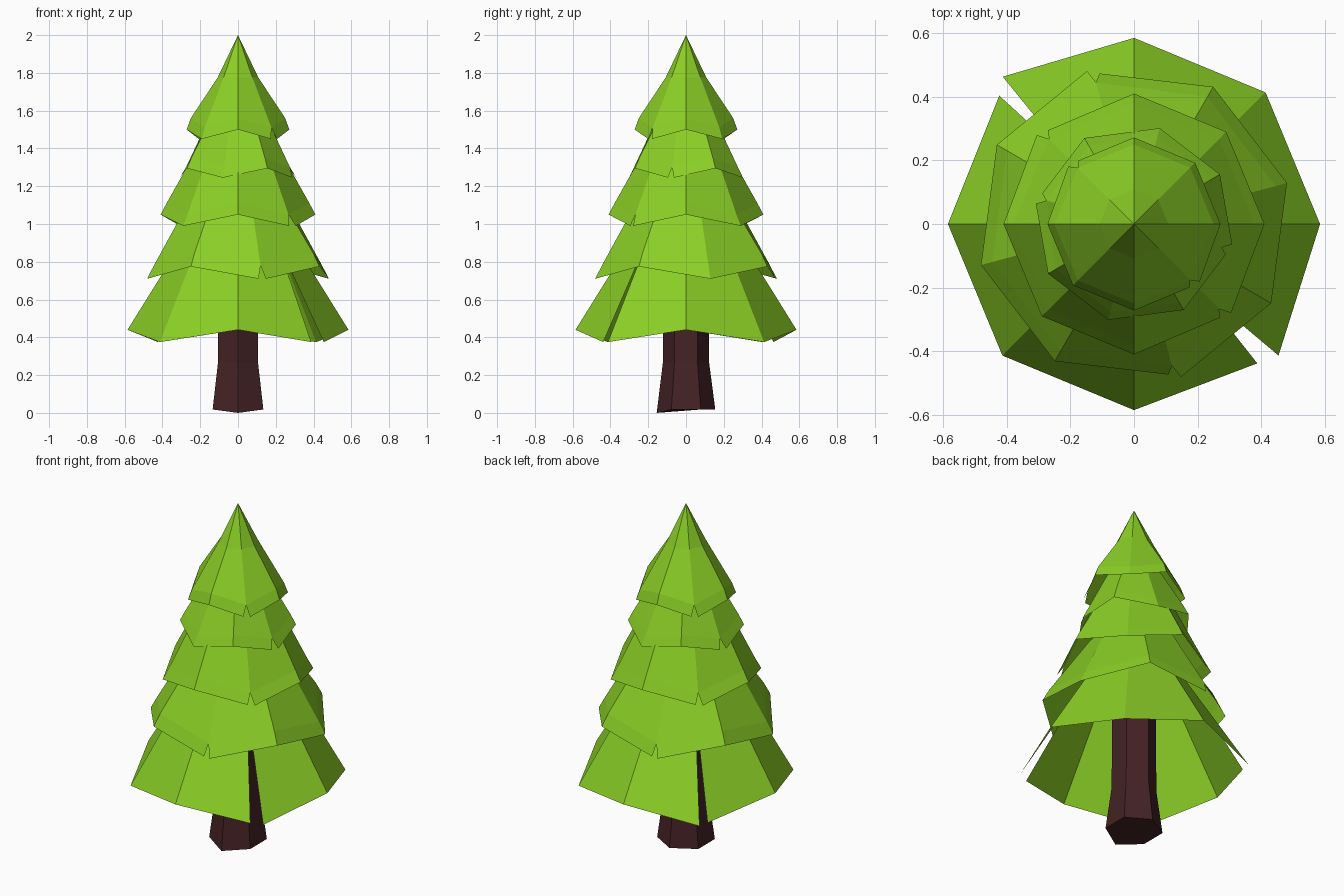
import bpy, bmesh, math

if "Cube" in bpy.data.objects:
    bpy.data.objects.remove(bpy.data.objects["Cube"])


def material(name, rgb):
    m = bpy.data.materials.new(name)
    m.diffuse_color = (*rgb, 1)
    m.use_nodes = True
    m.node_tree.nodes["Principled BSDF"].inputs["Base Color"].default_value = m.diffuse_color
    return m


GREEN = material("leaf green", (0.258, 0.624, 0.019))
BROWN = material("bark brown", (0.058, 0.016, 0.018))


def finish(bm, name, mat):
    me = bpy.data.meshes.new(name)
    bm.to_mesh(me)
    bm.free()
    me.materials.append(mat)
    ob = bpy.data.objects.new(name, me)
    bpy.context.collection.objects.link(ob)


def polar(bm, r, deg, z):
    a = math.radians(deg)
    return bm.verts.new((r * math.cos(a), r * math.sin(a), z))


def tier(name, start, rim_r, rim_z, rings, splits, near=None, apex=None):
    """Open octagonal skirt. start: angle of first corner; rim_z: heights of even/odd
    corners; rings: (radius, z) from top; near: (radius, rise) of a ring just over the
    rim; splits: corner -> ((turn, scale) before, (turn, scale) after) of torn corners."""
    bm = bmesh.new()
    ang = [start + 45 * k for k in range(8)]
    rows = [[polar(bm, r, a, z) for a in ang] for r, z in rings]
    if near:
        rows.append([polar(bm, near[0], a, rim_z[k % 2] + near[1]) for k, a in enumerate(ang)])
    left, right = [], []           # rim vertex ending the panel before / starting the one after
    for k, a in enumerate(ang):
        z = rim_z[k % 2]
        if k in splits:
            (t0, s0), (t1, s1) = splits[k]
            left.append(polar(bm, rim_r * s0, a + t0, z))
            right.append(polar(bm, rim_r * s1, a + t1, z))
        else:
            v = polar(bm, rim_r, a, z)
            left.append(v)
            right.append(v)
    tip = bm.verts.new((0, 0, apex)) if apex else None
    for k in range(8):
        n = (k + 1) % 8
        if tip:
            bm.faces.new((tip, rows[0][k], rows[0][n]))
        for up, lo in zip(rows, rows[1:]):
            bm.faces.new((up[k], lo[k], lo[n], up[n]))
        bm.faces.new((rows[-1][k], right[k], left[n], rows[-1][n]))
    finish(bm, name, GREEN)


def small(r):
    """Little tear about 0.04 wide."""
    t = math.degrees(0.018 / r)
    return ((-t, 0.975), (t, 1.01))


# Foliage tiers, bottom to top
tier("bottom_tier", 0, 0.585, (0.44, 0.375), [(0.28, 0.93)],
     {7: ((-3.5, 1.0), (2.7, 1.05)), 3: ((-3.3, 1.06), (1.4, 1.0))})
tier("second_tier", 15, 0.498, (0.71, 0.775), [(0.24, 1.17)],
     {6: small(0.498), 2: small(0.498)}, near=(0.461, 0.07))
tier("third_tier", 0, 0.41, (1.05, 0.99), [(0.17, 1.48)],
     {7: small(0.41), 3: small(0.41)}, near=(0.378, 0.06))
tier("fourth_tier", 30, 0.312, (1.295, 1.245), [(0.12, 1.64)],
     {7: small(0.312), 3: small(0.312)}, near=(0.285, 0.055))
tier("top_tier", 0, 0.272, (1.5, 1.45), [(0.108, 1.775)],
     {7: small(0.272), 3: small(0.272)}, near=(0.25, 0.06), apex=2.0)

# Hexagonal trunk, flared at the foot
bm = bmesh.new()
rows = [[polar(bm, r, 30 + 60 * k, z) for k in range(6)]
        for r, z in ((0.155, 0.018), (0.122, 0.27), (0.118, 0.85))]
rows[0][4].co.z = 0
for lo, up in zip(rows, rows[1:]):
    for k in range(6):
        n = (k + 1) % 6
        bm.faces.new((lo[k], lo[n], up[n], up[k]))
bm.faces.new(rows[0][::-1])
bm.faces.new(rows[-1])
finish(bm, "trunk", BROWN)
